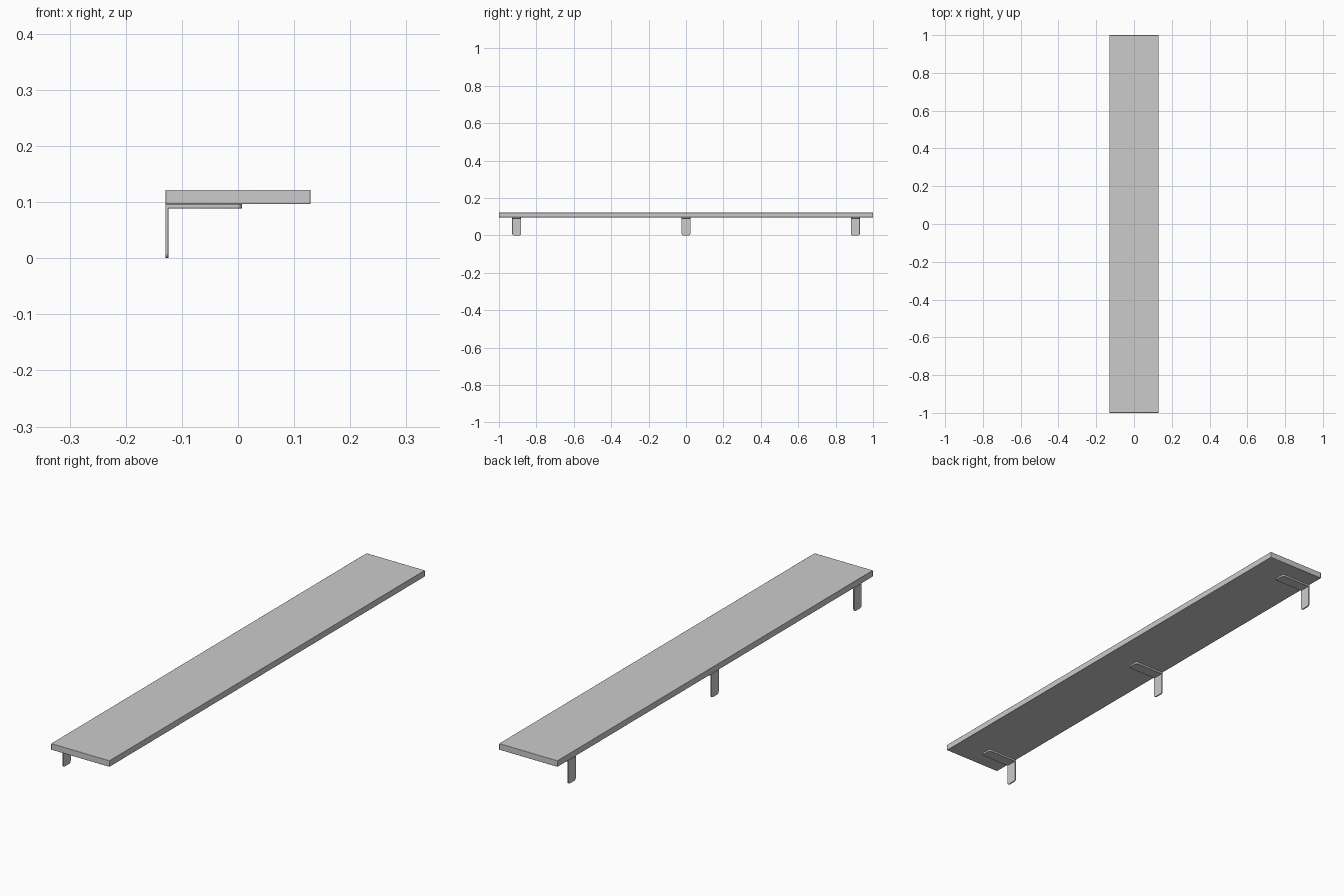
import bpy, bmesh, math
from mathutils import Vector

if "Cube" in bpy.data.objects:
    bpy.data.objects.remove(bpy.data.objects["Cube"])

X0, X1 = -0.1295, 0.1295
Z_BOARD, Z_TOP = 0.0965, 0.1215
HALF_W, R = 0.0235, 0.010


def finish(name, bm, bevel, segments):
    bmesh.ops.recalc_face_normals(bm, faces=bm.faces[:])
    me = bpy.data.meshes.new(name)
    bm.to_mesh(me)
    bm.free()
    ob = bpy.data.objects.new(name, me)
    bpy.context.collection.objects.link(ob)
    mod = ob.modifiers.new("soft_edges", 'BEVEL')
    mod.width, mod.segments = bevel, segments
    mod.limit_method, mod.angle_limit = 'ANGLE', math.radians(40)
    bpy.context.view_layer.objects.active = ob
    ob.select_set(True)
    bpy.ops.object.shade_smooth_by_angle(angle=math.radians(35))
    ob.select_set(False)
    return ob


def tip_outline(length):
    # strip outline: square at the bend, rounded corners at the free end
    pts = [(0, -HALF_W)]
    for side in (-1, 1):
        arc = [(length - R + R * math.cos(a), side * (HALF_W - R + R * math.sin(a)))
               for a in (math.radians(15 * i) for i in range(7))]
        pts += arc[::-1] if side < 0 else arc
    return pts + [(0, HALF_W)]


def add_plate(bm, outline, place, offset):
    face = bm.faces.new([bm.verts.new(place(u, v)) for u, v in outline])
    new = bmesh.ops.extrude_face_region(bm, geom=[face])["geom"]
    bmesh.ops.translate(bm, vec=Vector(offset),
                        verts=[g for g in new if isinstance(g, bmesh.types.BMVert)])


# shelf board
bm = bmesh.new()
bmesh.ops.create_cube(bm, size=1)
for v in bm.verts:
    v.co = (v.co.x * (X1 - X0), v.co.y * 2, v.co.z * (Z_TOP - Z_BOARD) + (Z_TOP + Z_BOARD) / 2)
finish("shelf_board", bm, 0.0015, 2)

# three angle brackets, each a wall leg and a support arm
for label, y in (("front", -0.906), ("middle", 0.0), ("back", 0.906)):
    bm = bmesh.new()
    add_plate(bm, tip_outline(Z_BOARD),
              lambda u, v: (X0, y + v, Z_BOARD - u), (0.0055, 0, 0))
    add_plate(bm, tip_outline(0.007 - X0),
              lambda u, v: (X0 + u, y + v, Z_BOARD), (0, 0, -0.008))
    finish(label + "_bracket", bm, 0.0006, 1)
